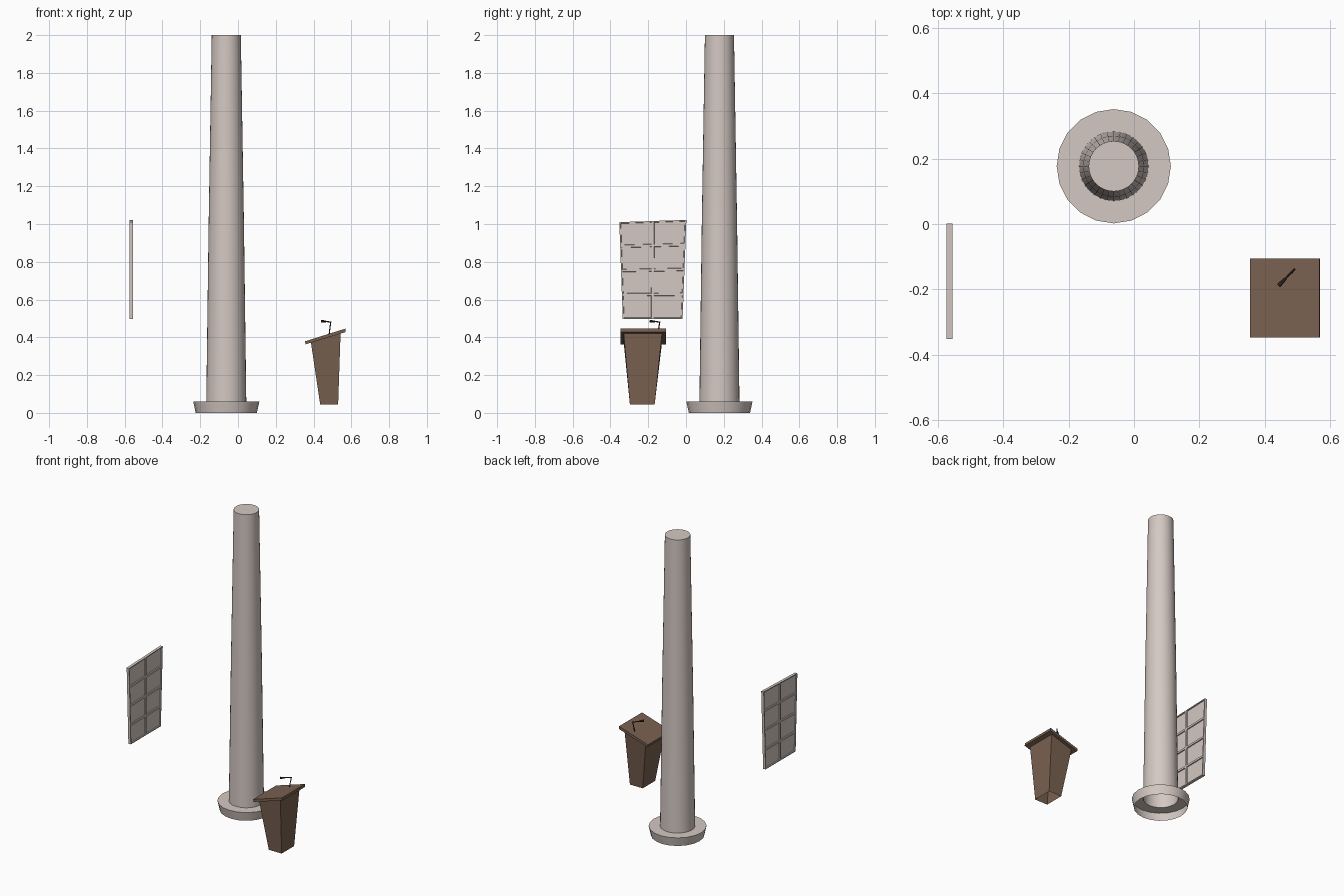
import bpy, bmesh, math
from mathutils import Vector

if "Cube" in bpy.data.objects:
    bpy.data.objects.remove(bpy.data.objects["Cube"])


def material(name, rgb):
    m = bpy.data.materials.new(name)
    m.diffuse_color = (*rgb, 1)
    m.use_nodes = True
    m.node_tree.nodes["Principled BSDF"].inputs["Base Color"].default_value = m.diffuse_color
    return m


STONE = material("pale stone", (0.66, 0.58, 0.54))
WOOD = material("brown wood", (0.19, 0.12, 0.08))
DARK = material("dark metal", (0.045, 0.03, 0.025))


def finish(name, bm, mat, smooth=False):
    bmesh.ops.recalc_face_normals(bm, faces=bm.faces)
    me = bpy.data.meshes.new(name)
    bm.to_mesh(me)
    bm.free()
    me.materials.append(mat)
    ob = bpy.data.objects.new(name, me)
    bpy.context.collection.objects.link(ob)
    if smooth:
        bpy.ops.object.select_all(action='DESELECT')
        ob.select_set(True)
        bpy.context.view_layer.objects.active = ob
        bpy.ops.object.shade_smooth_by_angle(angle=math.radians(30))
    return ob


def lathe(name, profile, centre, sides, mat, cap=False):
    """Revolve (radius, z) points about a vertical axis."""
    bm = bmesh.new()
    rings = [[bm.verts.new((centre[0] + r * math.cos(2 * math.pi * i / sides),
                            centre[1] + r * math.sin(2 * math.pi * i / sides), z))
              for i in range(sides)] for r, z in profile]
    for a, b in zip(rings, rings[1:]):
        for i in range(sides):
            j = (i + 1) % sides
            bm.faces.new((a[i], a[j], b[j], b[i]))
    if cap:
        bm.faces.new(rings[-1])
    return finish(name, bm, mat, True)


def loft(name, low, high, mat, closed=True):
    """Box between two four-point loops."""
    bm = bmesh.new()
    a = [bm.verts.new(p) for p in low]
    b = [bm.verts.new(p) for p in high]
    for i in range(4):
        j = (i + 1) % 4
        bm.faces.new((a[i], a[j], b[j], b[i]))
    if closed:
        bm.faces.new(a)
        bm.faces.new(b)
    return finish(name, bm, mat)


def rod(name, p, q, r1, r2, sides, mat):
    p, q = Vector(p), Vector(q)
    bm = bmesh.new()
    bmesh.ops.create_cone(bm, cap_ends=True, segments=sides, radius1=r1, radius2=r2,
                          depth=(q - p).length)
    rot = (q - p).to_track_quat('Z', 'Y')
    for v in bm.verts:
        v.co = rot @ v.co + (p + q) / 2
    return finish(name, bm, mat)


# Column: hollow-bottomed plinth and tapering shaft
C = (-0.062, 0.177)
lathe("column_base", [(0.162, 0), (0.175, 0.06), (0.106, 0.06)], C, 20, STONE)
lathe("column_shaft", [(0.106, 0.06), (0.0935, 1.0), (0.077, 2.0)], C, 32, STONE, cap=True)

# Leaning panel: 2 x 4 recessed panes on both faces
X0, X1, COLS, ROWS = -0.574, -0.556, 2, 4


def panel_point(x, u, v):
    bottom = Vector((x, -0.335 + 0.317 * u, 0.497))
    top = Vector((x, -0.353 + 0.355 * u, 1.01 + 0.012 * u))
    return bottom.lerp(top, v)


bm = bmesh.new()
g = {(s, i, j): bm.verts.new(panel_point(x, i / COLS, j / ROWS))
     for s, x in enumerate((X0, X1)) for i in range(COLS + 1) for j in range(ROWS + 1)}
panes = [bm.faces.new((g[s, i, j], g[s, i + 1, j], g[s, i + 1, j + 1], g[s, i, j + 1]))
         for s in (0, 1) for i in range(COLS) for j in range(ROWS)]
for i in range(COLS):
    for j in (0, ROWS):
        bm.faces.new((g[0, i, j], g[0, i + 1, j], g[1, i + 1, j], g[1, i, j]))
for j in range(ROWS):
    for i in (0, COLS):
        bm.faces.new((g[0, i, j], g[0, i, j + 1], g[1, i, j + 1], g[1, i, j]))
bmesh.ops.recalc_face_normals(bm, faces=bm.faces)
bmesh.ops.inset_individual(bm, faces=panes, thickness=0.009, depth=0)
bmesh.ops.inset_individual(bm, faces=panes, thickness=0.002, depth=-0.006)
finish("window_panel", bm, STONE)

# Lectern: open tapered body under a sloping top board
loft("lectern_body",
     [(0.435, -0.297, 0.045), (0.53, -0.297, 0.045), (0.53, -0.166, 0.045), (0.435, -0.166, 0.045)],
     [(0.386, -0.33, 0.373), (0.543, -0.33, 0.421), (0.543, -0.127, 0.421), (0.386, -0.127, 0.373)],
     WOOD, closed=False)
Y0, Y1 = -0.348, -0.106
loft("lectern_top",
     [(0.358, Y0, 0.363), (0.57, Y0, 0.428), (0.57, Y1, 0.428), (0.358, Y1, 0.363)],
     [(0.355, Y0, 0.379), (0.568, Y0, 0.446), (0.568, Y1, 0.446), (0.355, Y1, 0.379)], WOOD)

# Microphone: upright stem, bent arm and head
rod("microphone_stem", (0.482, -0.150, 0.412), (0.491, -0.139, 0.482), 0.003, 0.003, 8, DARK)
rod("microphone_arm", (0.493, -0.137, 0.481), (0.462, -0.169, 0.484), 0.003, 0.003, 8, DARK)
rod("microphone_head", (0.464, -0.167, 0.484), (0.443, -0.189, 0.485), 0.005, 0.007, 10, DARK)
